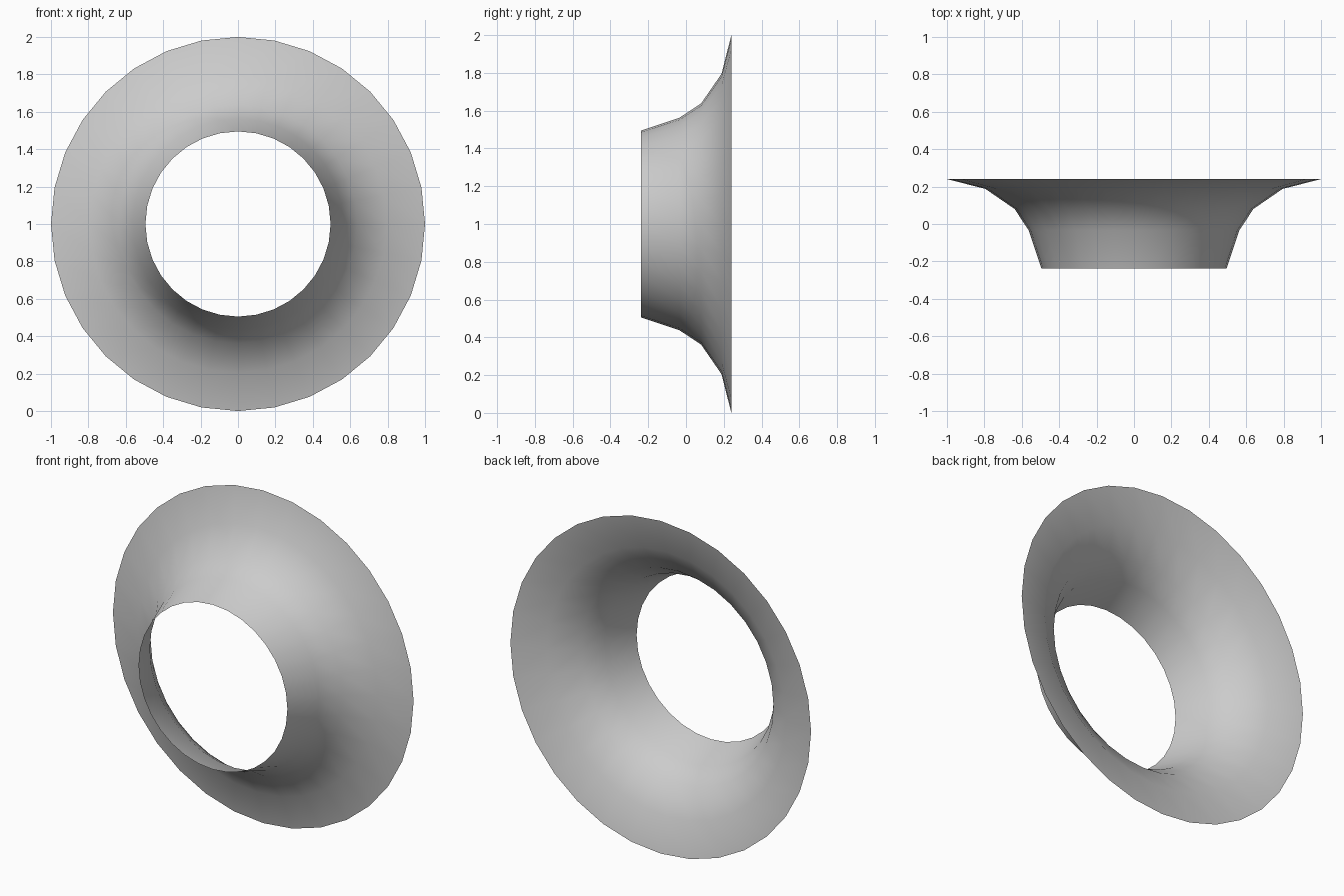
import bpy, bmesh
from math import radians
from mathutils import Vector

if "Cube" in bpy.data.objects:
    bpy.data.objects.remove(bpy.data.objects["Cube"])

SEGMENTS = 32
CENTRE = Vector((0, 0, 1))
# flared profile: (y, radius) from narrow front rim to wide back rim
PROFILE = [(-0.238, 0.495), (-0.034, 0.563), (0.08, 0.638), (0.188, 0.795), (0.24, 1.0)]

# flared ring: open single-sheet surface spun about the y axis
bm = bmesh.new()
verts = [bm.verts.new(CENTRE + Vector((0, y, r))) for y, r in PROFILE]
edges = [bm.edges.new(pair) for pair in zip(verts, verts[1:])]
bmesh.ops.spin(bm, geom=verts + edges, cent=CENTRE, axis=(0, 1, 0),
               angle=radians(360), steps=SEGMENTS, use_merge=False)
bmesh.ops.remove_doubles(bm, verts=bm.verts[:], dist=0.001)

# normals face away from the axis, towards the front
bm.normal_update()
for f in bm.faces:
    f.smooth = True
    out = f.calc_center_median() - CENTRE
    out.y = 0
    if f.normal.dot(out) < 0:
        f.normal_flip()

mesh = bpy.data.meshes.new("flared_ring")
bm.to_mesh(mesh)
bm.free()
bpy.context.collection.objects.link(bpy.data.objects.new("flared_ring", mesh))
